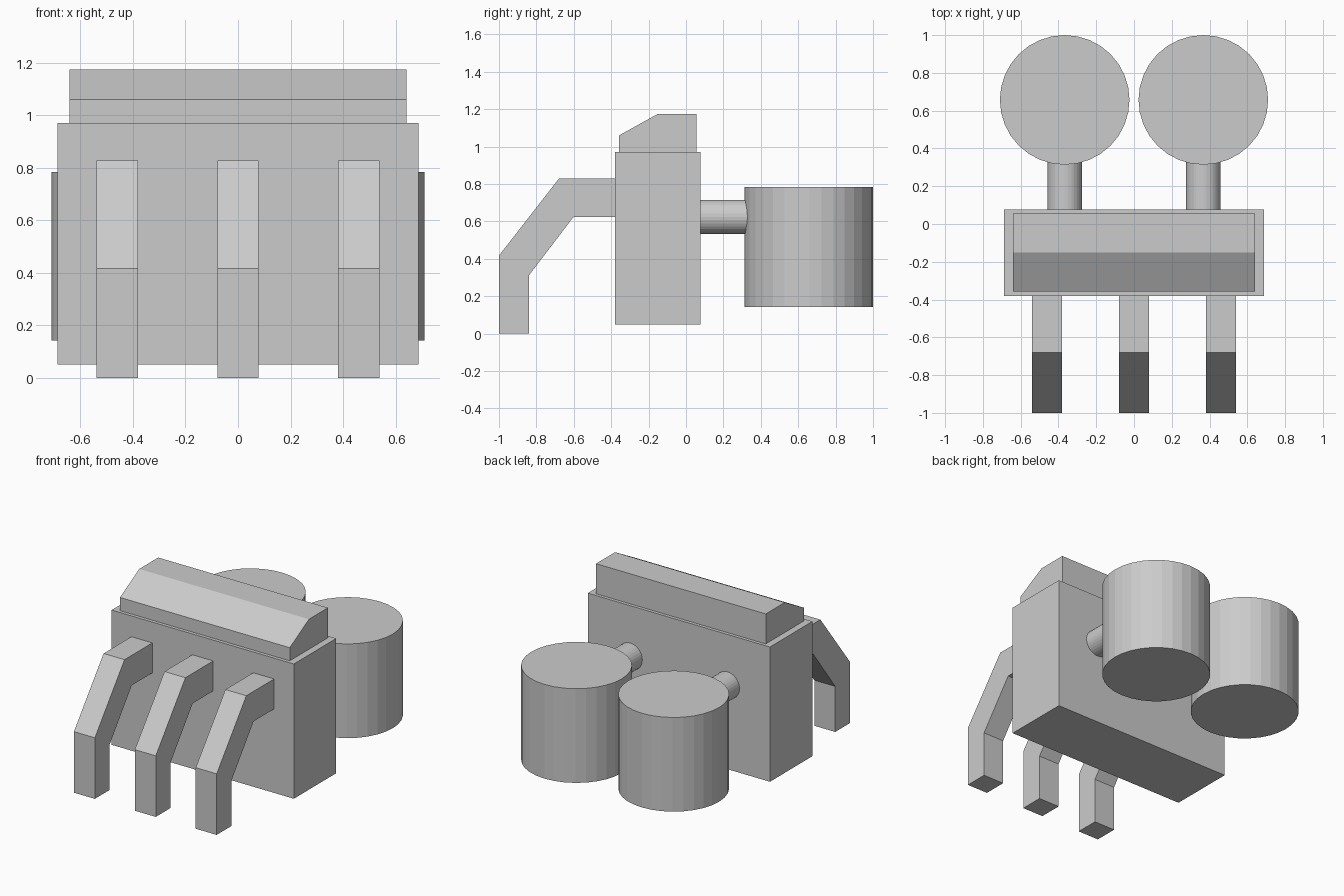
import bpy
from math import pi

if "Cube" in bpy.data.objects:
    bpy.data.objects.remove(bpy.data.objects["Cube"])


def extrude_x(name, profile, x0, x1):
    """Extrude a (y, z) profile along x."""
    n = len(profile)
    verts = [(x, y, z) for x in (x0, x1) for y, z in profile]
    faces = [tuple(range(n))[::-1], tuple(range(n, 2 * n))]
    faces += [(i, (i + 1) % n, n + (i + 1) % n, n + i) for i in range(n)]
    mesh = bpy.data.meshes.new(name)
    mesh.from_pydata(verts, [], faces)
    obj = bpy.data.objects.new(name, mesh)
    bpy.context.collection.objects.link(obj)
    # profile winding differs between parts, so make normals consistent
    import bmesh
    bm = bmesh.new()
    bm.from_mesh(mesh)
    bmesh.ops.recalc_face_normals(bm, faces=bm.faces)
    bm.to_mesh(mesh)
    bm.free()
    return obj


def cylinder(name, radius, depth, loc, rot=(0, 0, 0)):
    bpy.ops.mesh.primitive_cylinder_add(vertices=32, radius=radius, depth=depth,
                                        location=loc, rotation=rot)
    bpy.context.object.name = name


# Main block
extrude_x("body", [(-0.38, 0.05), (0.077, 0.05), (0.077, 0.97), (-0.38, 0.97)], -0.688, 0.688)

# Sloped cap on top
extrude_x("cap", [(-0.357, 0.97), (0.055, 0.97), (0.055, 1.175),
                  (-0.15, 1.175), (-0.357, 1.06)], -0.641, 0.641)

# Three bent front legs
leg = [(-0.38, 0.828), (-0.68, 0.828), (-1.0, 0.417), (-1.0, 0.0),
       (-0.84, 0.0), (-0.84, 0.311), (-0.602, 0.623), (-0.38, 0.623)]
for i, x in enumerate((-0.46, 0.0, 0.46)):
    extrude_x(f"front_leg_{i + 1}", leg, x - 0.079, x + 0.079)

# Rear drums with connecting pipes
for side, x in (("left", -0.367), ("right", 0.367)):
    cylinder(f"{side}_drum", 0.343, 0.643, (x, 0.657, 0.463))
    cylinder(f"{side}_pipe", 0.091, 0.273, (x, 0.2135, 0.624), (pi / 2, 0, 0))
